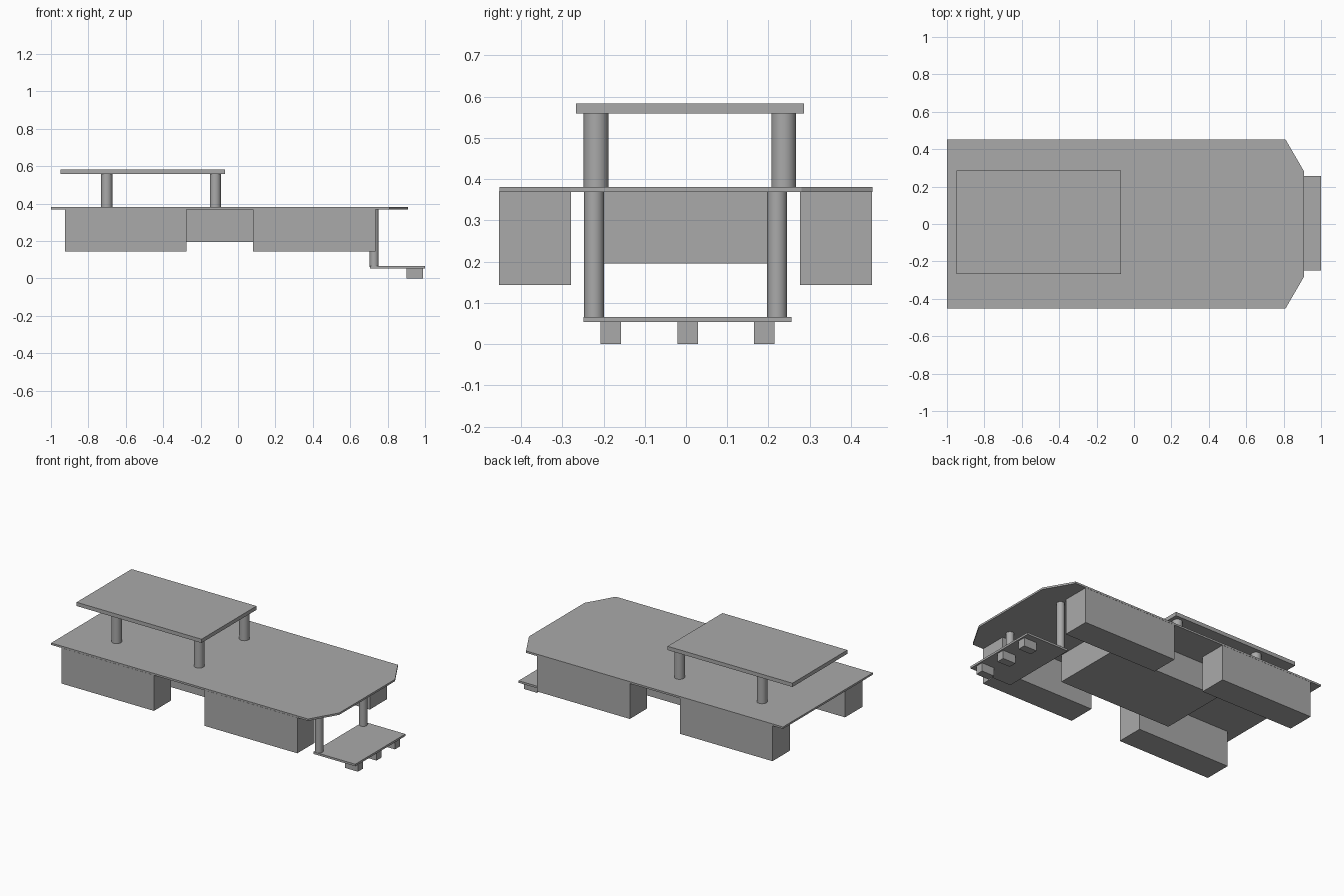
import bpy
import bmesh
import math

cube = bpy.data.objects.get("Cube")
if cube:
    bpy.data.objects.remove(cube, do_unlink=True)

grey = bpy.data.materials.new("plain grey")
grey.use_nodes = True
tone = (0.4, 0.4, 0.4, 1.0)
grey.diffuse_color = tone
grey.node_tree.nodes["Principled BSDF"].inputs["Base Color"].default_value = tone


def finish(name, bm):
    bmesh.ops.recalc_face_normals(bm, faces=bm.faces)
    mesh = bpy.data.meshes.new(name)
    bm.to_mesh(mesh)
    bm.free()
    mesh.materials.append(grey)
    obj = bpy.data.objects.new(name, mesh)
    bpy.context.collection.objects.link(obj)
    return obj


def slab(name, outline, z0, z1):
    """Extrude a flat outline from z0 up to z1."""
    bm = bmesh.new()
    face = bm.faces.new([bm.verts.new((x, y, z0)) for x, y in outline])
    grown = bmesh.ops.extrude_face_region(bm, geom=[face])["geom"]
    top = [v for v in grown if isinstance(v, bmesh.types.BMVert)]
    bmesh.ops.translate(bm, verts=top, vec=(0, 0, z1 - z0))
    return finish(name, bm)


def box(name, x0, x1, y0, y1, z0, z1):
    return slab(name, [(x0, y0), (x1, y0), (x1, y1), (x0, y1)], z0, z1)


def post(name, x, y, radius, z0, z1):
    bpy.ops.mesh.primitive_cylinder_add(
        vertices=32, radius=radius, depth=z1 - z0, location=(x, y, (z0 + z1) / 2))
    obj = bpy.context.object
    obj.name = name
    obj.data.materials.append(grey)
    bpy.ops.object.shade_smooth_by_angle(angle=math.radians(30))


# Deck with a chamfered bow
half = [(-1, 0.452), (0.81, 0.452), (0.91, 0.28)]
slab("deck", half + [(x, -y) for x, y in reversed(half)], 0.369, 0.381)

# Side floats and the central hull
for end, x0, x1 in (("rear", -0.925, -0.275), ("front", 0.08, 0.735)):
    box(end + "_right_float", x0, x1, -0.453, -0.279, 0.143, 0.37)
    box(end + "_left_float", x0, x1, 0.276, 0.451, 0.143, 0.37)
box("central_hull", -0.44, 0.35, -0.222, 0.222, 0.195, 0.37)

# Canopy on four posts
box("canopy_roof", -0.95, -0.07, -0.267, 0.286, 0.559, 0.583)
for end, x in (("rear", -0.702), ("front", -0.121)):
    for side, y in (("right", -0.218), ("left", 0.237)):
        post(f"{end}_{side}_canopy_post", x, y, 0.03, 0.38, 0.56)

# Low boarding platform, its hangers and feet
box("platform", 0.705, 1.0, -0.248, 0.256, 0.053, 0.066)
for side, y in (("right", -0.223), ("left", 0.221)):
    post(side + "_hanger", 0.728, y, 0.024, 0.06, 0.37)
for side, y in (("right", -0.182), ("middle", 0.004), ("left", 0.19)):
    box(side + "_foot", 0.9, 0.99, y - 0.025, y + 0.025, 0, 0.054)
